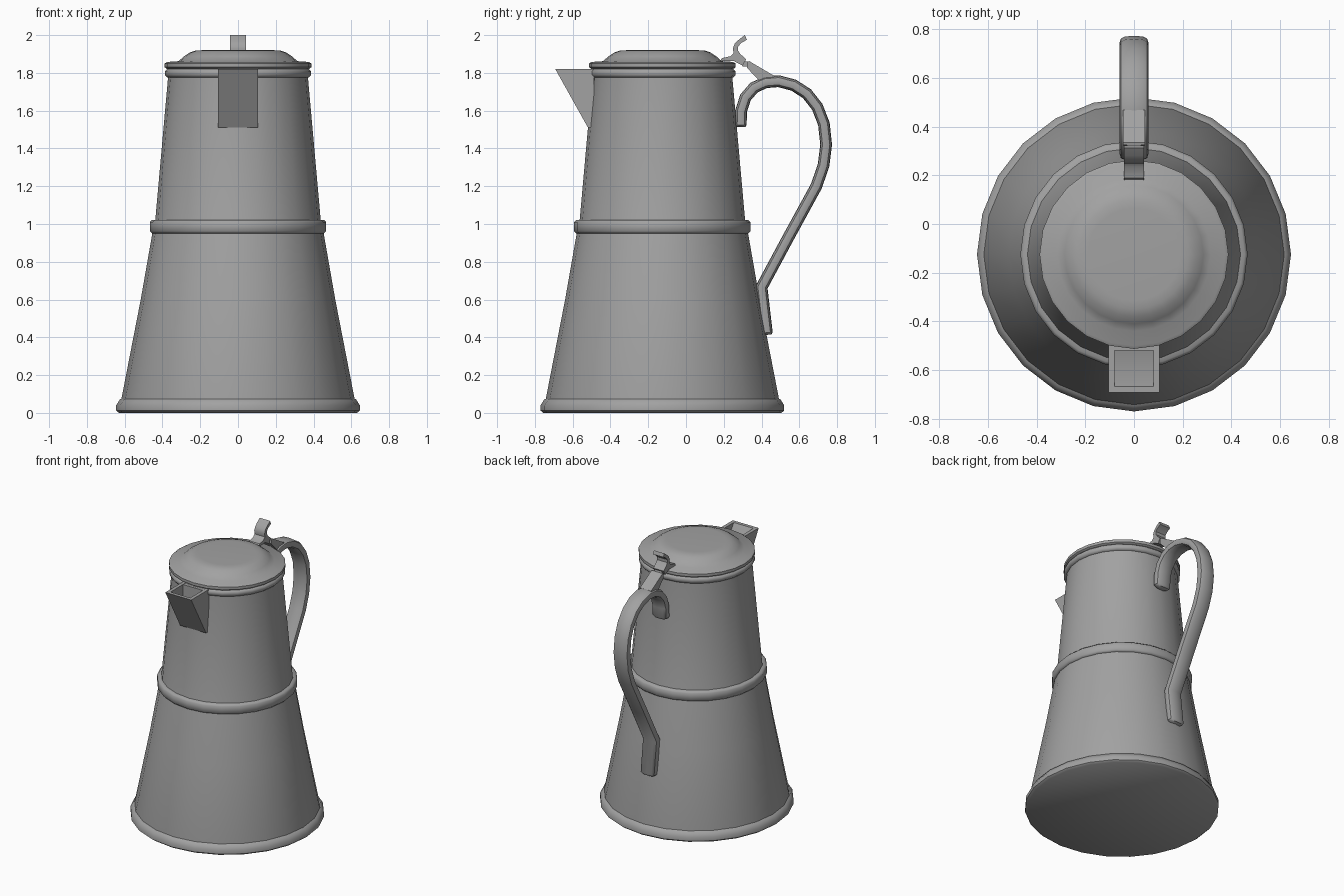
import bpy, bmesh, math
from mathutils import Vector

cube = bpy.data.objects.get("Cube")
if cube:
    bpy.data.objects.remove(cube)

metal = bpy.data.materials.new("grey_metal")
metal.use_nodes = True
GREY = (0.36, 0.36, 0.36, 1)
metal.diffuse_color = GREY
metal.node_tree.nodes["Principled BSDF"].inputs["Base Color"].default_value = GREY
AXIS_Y = -0.125


def finish(name, bm, angle=35):
    bmesh.ops.recalc_face_normals(bm, faces=bm.faces[:])
    mesh = bpy.data.meshes.new(name)
    bm.to_mesh(mesh)
    bm.free()
    ob = bpy.data.objects.new(name, mesh)
    bpy.context.collection.objects.link(ob)
    mesh.materials.append(metal)
    bpy.ops.object.select_all(action='DESELECT')
    ob.select_set(True)
    bpy.context.view_layer.objects.active = ob
    bpy.ops.object.shade_smooth_by_angle(angle=math.radians(angle))
    return ob


def lathe(name, profile, sides=24, angle=35):
    """Turn a closed (radius, height) profile around the pot's axis."""
    bm = bmesh.new()
    verts = [bm.verts.new((r, AXIS_Y, z)) for r, z in profile]
    edges = [bm.edges.new((a, b)) for a, b in zip(verts, verts[1:])]
    bmesh.ops.spin(bm, geom=verts + edges, cent=(0, AXIS_Y, 0), axis=(0, 0, 1),
                   angle=math.tau, steps=sides, use_duplicate=False)
    bmesh.ops.remove_doubles(bm, verts=bm.verts[:], dist=0.0005)
    return finish(name, bm, angle)


def slab(name, outline, half_width, x=0):
    """Extrude a side outline of (y, z) points across x."""
    bm = bmesh.new()
    face = bm.faces.new([bm.verts.new((x - half_width, y, z)) for y, z in outline])
    geom = bmesh.ops.extrude_face_region(bm, geom=[face])["geom"]
    bmesh.ops.translate(bm, vec=(2 * half_width, 0, 0),
                        verts=[g for g in geom if isinstance(g, bmesh.types.BMVert)])
    return finish(name, bm)


def ring(name, r_in, r_out, z0, z1, bevel):
    lathe(name, [(r_in, z0), (r_out - bevel, z0), (r_out, z0 + bevel),
                 (r_out, z1 - bevel), (r_out - bevel, z1), (r_in, z1)], angle=50)


# Body and bands
lathe("body", [(0, 0.012), (0.618, 0.012), (0.618, 0.07), (0.515, 0.6), (0.452, 0.96),
               (0.438, 1.02), (0.37, 1.78), (0.37, 1.83), (0, 1.83)])
lathe("foot_band", [(0, 0), (0.63, 0), (0.645, 0.012), (0.645, 0.04),
                    (0.625, 0.072), (0.605, 0.078)], angle=50)
ring("middle_band", 0.42, 0.467, 0.95, 1.022, 0.012)
ring("rim_band", 0.34, 0.387, 1.775, 1.822, 0.013)

# Domed lid
lathe("lid", [(0, 1.82), (0.375, 1.82), (0.388, 1.83), (0.388, 1.85), (0.375, 1.858),
              (0.315, 1.862), (0.285, 1.888), (0.255, 1.908), (0.225, 1.918),
              (0.19, 1.92), (0, 1.92)], angle=50)

# Open wedge spout: sloping front plate and two triangular cheeks
TOP, TIP, LOW = 1.82, -0.692, 1.512
slab("spout_front", [(TIP, TOP), (-0.52, LOW), (-0.5, LOW), (-0.5, LOW + 0.04),
                     (TIP + 0.025, TOP)], 0.105)
for side, label in ((1, "left"), (-1, "right")):
    slab("spout_cheek_" + label, [(TIP, TOP), (-0.52, LOW), (-0.49, LOW), (-0.485, TOP)],
         0.0125, side * 0.0925)
slab("spout_back", [(-0.52, TOP - 0.002), (-0.52, LOW + 0.03), (-0.49, LOW + 0.03),
                    (-0.485, TOP - 0.002)], 0.1)

# Handle: a flat oval section swept along a curved path
path = [Vector((0, y, z)) for y, z in (
    (0.29, 1.525), (0.292, 1.60), (0.315, 1.67), (0.36, 1.722), (0.42, 1.75), (0.49, 1.756),
    (0.57, 1.735), (0.64, 1.69), (0.695, 1.62), (0.73, 1.53), (0.742, 1.42), (0.728, 1.31),
    (0.69, 1.20), (0.545, 0.935), (0.40, 0.665), (0.428, 0.425))]
section = [(0.06 * math.copysign(abs(math.cos(a)) ** 0.7, math.cos(a)),
            0.031 * math.copysign(abs(math.sin(a)) ** 0.7, math.sin(a)))
           for a in (math.tau * i / 12 for i in range(12))]
bm = bmesh.new()
loops = []


def add_loop(center, tangent, scale, stretch=1):
    normal = Vector((1, 0, 0)).cross(tangent)
    loops.append([bm.verts.new(center + Vector((u * scale, 0, 0)) + normal * v * scale * stretch)
                  for u, v in section])


for i, p in enumerate(path):
    before = (p - path[max(i - 1, 0)]).normalized()
    after = (path[min(i + 1, len(path) - 1)] - p).normalized()
    tangent = (before + after).normalized()
    stretch = 1 / max(0.7, tangent.dot(after if i == 0 else before))
    if i == 0:
        add_loop(p - tangent * 0.012, tangent, 0.75)
    add_loop(p, tangent, 1, stretch)
    if i == len(path) - 1:
        add_loop(p + tangent * 0.012, tangent, 0.75)
for a, b in zip(loops, loops[1:]):
    for j in range(len(section)):
        k = (j + 1) % len(section)
        bm.faces.new((a[j], a[k], b[k], b[j]))
bm.faces.new(loops[0])
bm.faces.new(loops[-1])
finish("handle", bm, 45)

# Lid hinge and curled thumb lever
slab("thumb_lever", [(0.18, 1.862), (0.19, 1.878), (0.235, 1.888), (0.252, 1.905),
                     (0.248, 1.93), (0.258, 1.955), (0.282, 1.978), (0.312, 2.0),
                     (0.322, 1.975), (0.295, 1.96), (0.276, 1.94), (0.275, 1.918),
                     (0.288, 1.9), (0.318, 1.872), (0.30, 1.838), (0.255, 1.862)], 0.042)
slab("hinge_arm", [(0.325, 1.86), (0.335, 1.862), (0.468, 1.784), (0.455, 1.745),
                   (0.40, 1.745), (0.322, 1.828)], 0.045)
slab("hinge_knuckle", [(0.30, 1.865), (0.33, 1.858), (0.335, 1.835), (0.30, 1.835)], 0.028)
